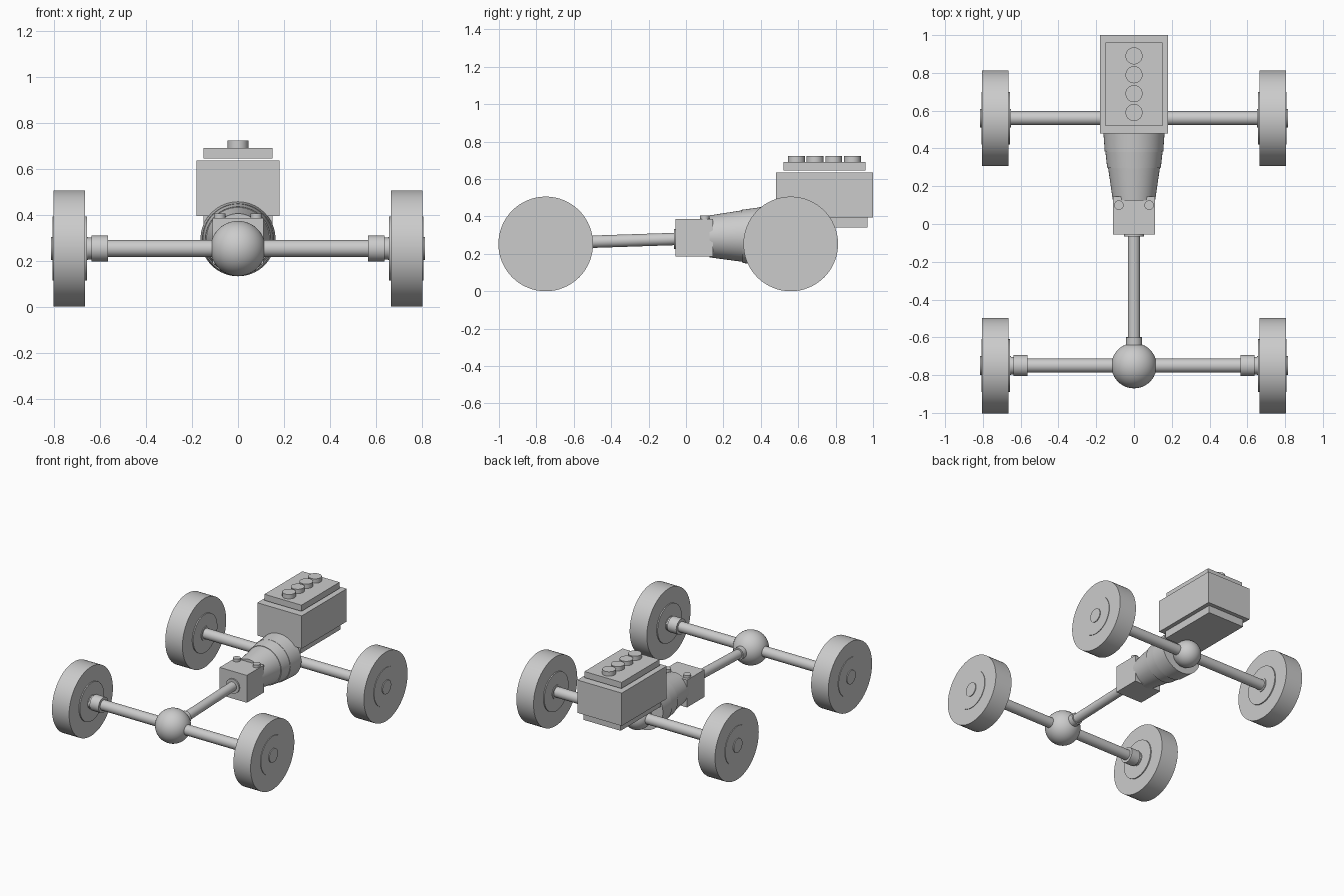
import bpy, bmesh, math
from mathutils import Matrix, Vector

cube = bpy.data.objects.get("Cube")
if cube:
    bpy.data.objects.remove(cube, do_unlink=True)

GREY = (0.6, 0.6, 0.6, 1)
mat = bpy.data.materials.new("plain grey")
mat.use_nodes = True
mat.diffuse_color = GREY
mat.node_tree.nodes["Principled BSDF"].inputs["Base Color"].default_value = GREY


def finish(name, bm, smooth=True):
    bmesh.ops.recalc_face_normals(bm, faces=bm.faces)
    mesh = bpy.data.meshes.new(name)
    bm.to_mesh(mesh)
    bm.free()
    mesh.materials.append(mat)
    ob = bpy.data.objects.new(name, mesh)
    bpy.context.collection.objects.link(ob)
    if smooth:
        bpy.ops.object.select_all(action='DESELECT')
        ob.select_set(True)
        bpy.context.view_layer.objects.active = ob
        bpy.ops.object.shade_smooth_by_angle(angle=math.radians(30))
    return ob


def box(name, x, y, z):
    """Box from a half width and y, z ranges."""
    bm = bmesh.new()
    size = Matrix.Diagonal((2 * x, y[1] - y[0], z[1] - z[0], 1))
    centre = Matrix.Translation((0, sum(y) / 2, sum(z) / 2))
    bmesh.ops.create_cube(bm, size=1, matrix=centre @ size)
    return finish(name, bm, False)


def rod(name, start, end, r1, r2=None, sides=64):
    """Cylinder or cone between two points."""
    a, b = Vector(start), Vector(end)
    d = b - a
    m = Matrix.Translation((a + b) / 2) @ d.to_track_quat('Z', 'Y').to_matrix().to_4x4()
    bm = bmesh.new()
    bmesh.ops.create_cone(bm, cap_ends=True, segments=sides, radius1=r1,
                          radius2=r1 if r2 is None else r2, depth=d.length, matrix=m)
    return finish(name, bm)


def ball(name, centre, r):
    bm = bmesh.new()
    bmesh.ops.create_uvsphere(bm, u_segments=48, v_segments=24, radius=r,
                              matrix=Matrix.Translation(centre))
    return finish(name, bm)


AXLE_Z = 0.253
FRONT, REAR = -0.75, 0.56

# Wheels with stepped discs and hubs, plus the axles and differentials
for end, y, r in (("front", FRONT, 0.12), ("rear", REAR, 0.095)):
    rod(end + "_axle", (-0.68, y, AXLE_Z), (0.68, y, AXLE_Z), 0.037)
    ball(end + "_differential", (0, y, AXLE_Z), r)
    for side, s in (("left", 1), ("right", -1)):
        def along(part, x1, x2, radius, radius2=None):
            rod(f"{end}_{side}_{part}", (s * x1, y, AXLE_Z), (s * x2, y, AXLE_Z), radius, radius2)
        along("wheel", 0.665, 0.804, 0.253)
        along("wheel_disc", 0.657, 0.808, 0.14)
        along("hub", 0.652, 0.814, 0.05)
        if end == "front":
            along("joint_collar", 0.565, 0.637, 0.056)
            along("joint_neck", 0.637, 0.67, 0.047)

# Drive shaft with a collar at each end
rod("drive_shaft", (0, -0.7, 0.258), (0, -0.04, 0.28), 0.033)
rod("front_shaft_collar", (0, -0.68, 0.259), (0, -0.6, 0.262), 0.043)
rod("rear_shaft_collar", (0, -0.065, 0.28), (0, -0.05, 0.28), 0.053)

# Gearbox with two bolts
box("gearbox", 0.11, (-0.055, 0.145), (0.185, 0.385))
for side, x in (("left", 0.08), ("right", -0.08)):
    rod(side + "_gearbox_bolt", (x, 0.1, 0.38), (x, 0.1, 0.405), 0.025)

# Bell housing in three stepped cones
for i, (y1, y2, r1, r2) in enumerate(((0.125, 0.31, 0.112, 0.139),
                                      (0.298, 0.395, 0.142, 0.153),
                                      (0.383, 0.50, 0.155, 0.163))):
    rod(f"bell_housing_{i + 1}", (0, y1, 0.293), (0, y2, 0.295), r1, r2)

# Engine
box("oil_pan", 0.15, (0.51, 0.97), (0.34, 0.4))
box("engine_block", 0.18, (0.48, 1.0), (0.395, 0.635))
box("engine_cover", 0.15, (0.52, 0.96), (0.645, 0.69))
for i in range(4):
    y = 0.59 + 0.1 * i
    rod(f"engine_cap_{i + 1}", (0, y, 0.685), (0, y, 0.722), 0.045)
